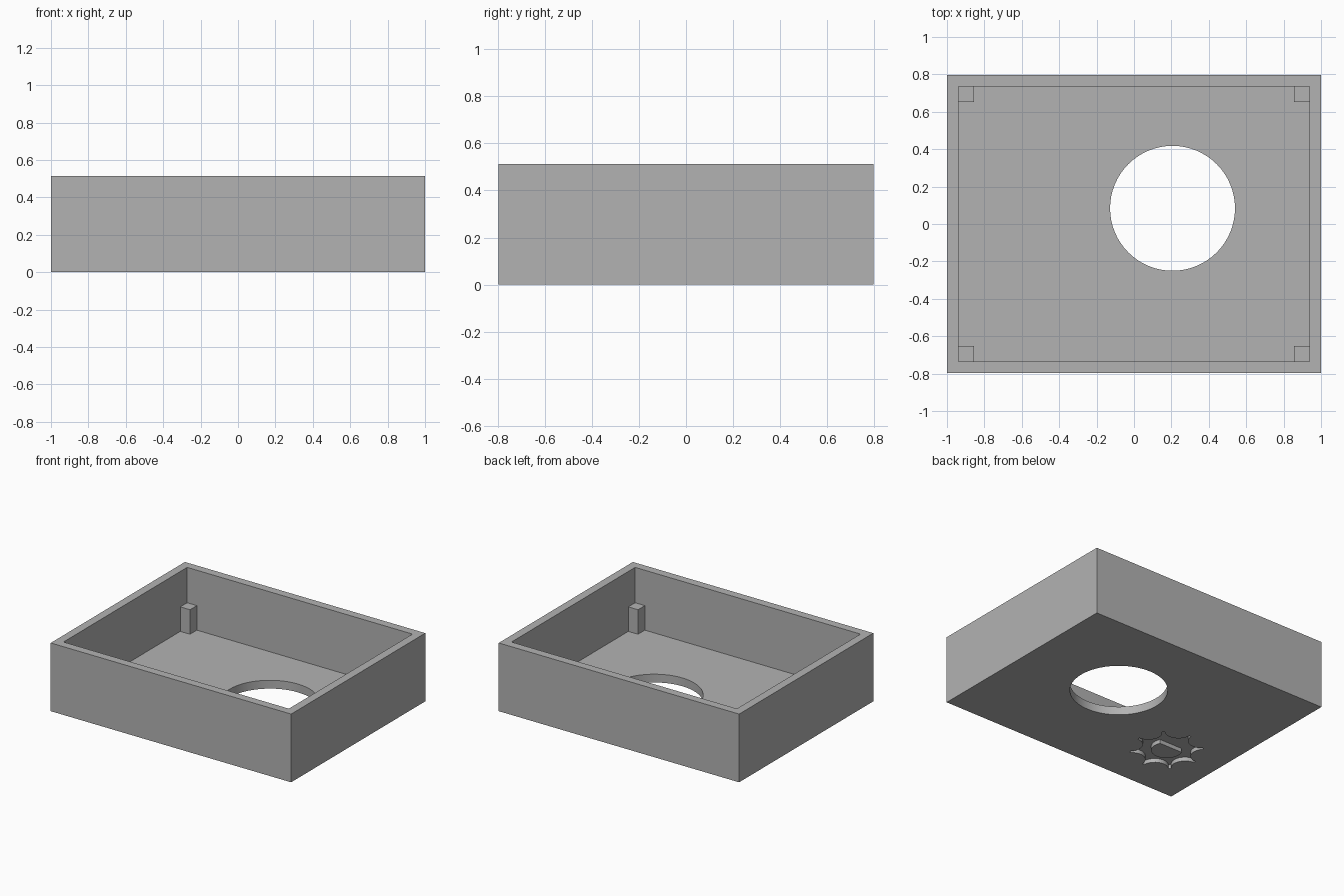
import bpy
import bmesh
from math import sin, cos, pi, radians, acos

if "Cube" in bpy.data.objects:
    bpy.data.objects.remove(bpy.data.objects["Cube"], do_unlink=True)

HALF_X, HALF_Y, HEIGHT = 1.0, 0.797, 0.513
WALL, FLOOR = 0.0625, 0.0625
POST, POST_TOP = 0.081, 0.247

grey = bpy.data.materials.new("plain grey")
grey.use_nodes = True
grey.diffuse_color = (0.45, 0.45, 0.45, 1)
grey.node_tree.nodes["Principled BSDF"].inputs["Base Color"].default_value = grey.diffuse_color


def prism(name, points, z0, z1):
    """Extrude a flat outline from z0 up to z1."""
    bm = bmesh.new()
    face = bm.faces.new([bm.verts.new((x, y, z0)) for x, y in points])
    top = bmesh.ops.extrude_face_region(bm, geom=[face])["geom"]
    moved = [v for v in top if isinstance(v, bmesh.types.BMVert)]
    bmesh.ops.translate(bm, verts=moved, vec=(0, 0, z1 - z0))
    bmesh.ops.recalc_face_normals(bm, faces=bm.faces)
    mesh = bpy.data.meshes.new(name)
    bm.to_mesh(mesh)
    bm.free()
    mesh.materials.append(grey)
    obj = bpy.data.objects.new(name, mesh)
    bpy.context.collection.objects.link(obj)
    return obj


def rect(x, y, hx, hy):
    return [(x - hx, y - hy), (x + hx, y - hy), (x + hx, y + hy), (x - hx, y + hy)]


def arc(x, y, r, start, end, steps):
    return [(x + r * cos(start + (end - start) * i / steps),
             y + r * sin(start + (end - start) * i / steps)) for i in range(steps + 1)]


def cut(target, cutter):
    """Subtract the cutter, apply the result and remove the cutter."""
    mod = target.modifiers.new("cut", "BOOLEAN")
    mod.operation, mod.solver, mod.object = "DIFFERENCE", "EXACT", cutter
    bpy.context.view_layer.update()
    graph = bpy.context.evaluated_depsgraph_get()
    mesh = bpy.data.meshes.new_from_object(target.evaluated_get(graph))
    target.modifiers.clear()
    target.data = mesh
    bpy.data.objects.remove(cutter, do_unlink=True)


# Open box with a round hole in the floor
box = prism("open_box", rect(0, 0, HALF_X, HALF_Y), 0, HEIGHT)
cut(box, prism("cavity", rect(0, 0, HALF_X - WALL, HALF_Y - WALL), FLOOR, HEIGHT + 0.1))
cut(box, prism("floor_hole", arc(0.206, 0.084, 0.334, 0, 2 * pi, 64)[:-1], -0.1, FLOOR + 0.1))

# Scalloped eight-pointed recess under the floor
CX, CY, TIP, DEPTH, COUNT = -0.571, -0.334, 0.25, 0.03, 8
blunt, pitch, dip = radians(2), 2 * pi / COUNT, 0.175
half = pitch / 2 - blunt
chord, sag = TIP * sin(half), TIP * cos(half) - dip
bite = (chord ** 2 + sag ** 2) / (2 * sag)
spread = acos((bite - sag) / bite)
outline = []
for k in range(COUNT):
    mid = pitch * (k + 0.5)
    far = dip + bite
    outline += arc(CX + far * cos(mid), CY + far * sin(mid), bite,
                   mid + pi + spread, mid + pi - spread, 10)
cut(box, prism("star_recess", outline, -0.1, DEPTH))

# D-shaped island left standing in the recess, flat side to the back
flat = radians(25)
prism("recess_island", arc(CX, CY, 0.106, pi - flat, 2 * pi + flat, 32), 0, DEPTH)

# Corner posts on the floor
for sx, side in ((-1, "right"), (1, "left")):
    for sy, end in ((-1, "front"), (1, "back")):
        prism(f"{end}_{side}_post",
              rect(sx * (HALF_X - WALL - POST / 2), sy * (HALF_Y - WALL - POST / 2),
                   POST / 2, POST / 2), FLOOR, POST_TOP)

# Smooth the curved walls, keep corners sharp
for obj in bpy.context.collection.objects:
    obj.select_set(obj.type == "MESH")
bpy.context.view_layer.objects.active = box
bpy.ops.object.shade_smooth_by_angle(angle=radians(30))
